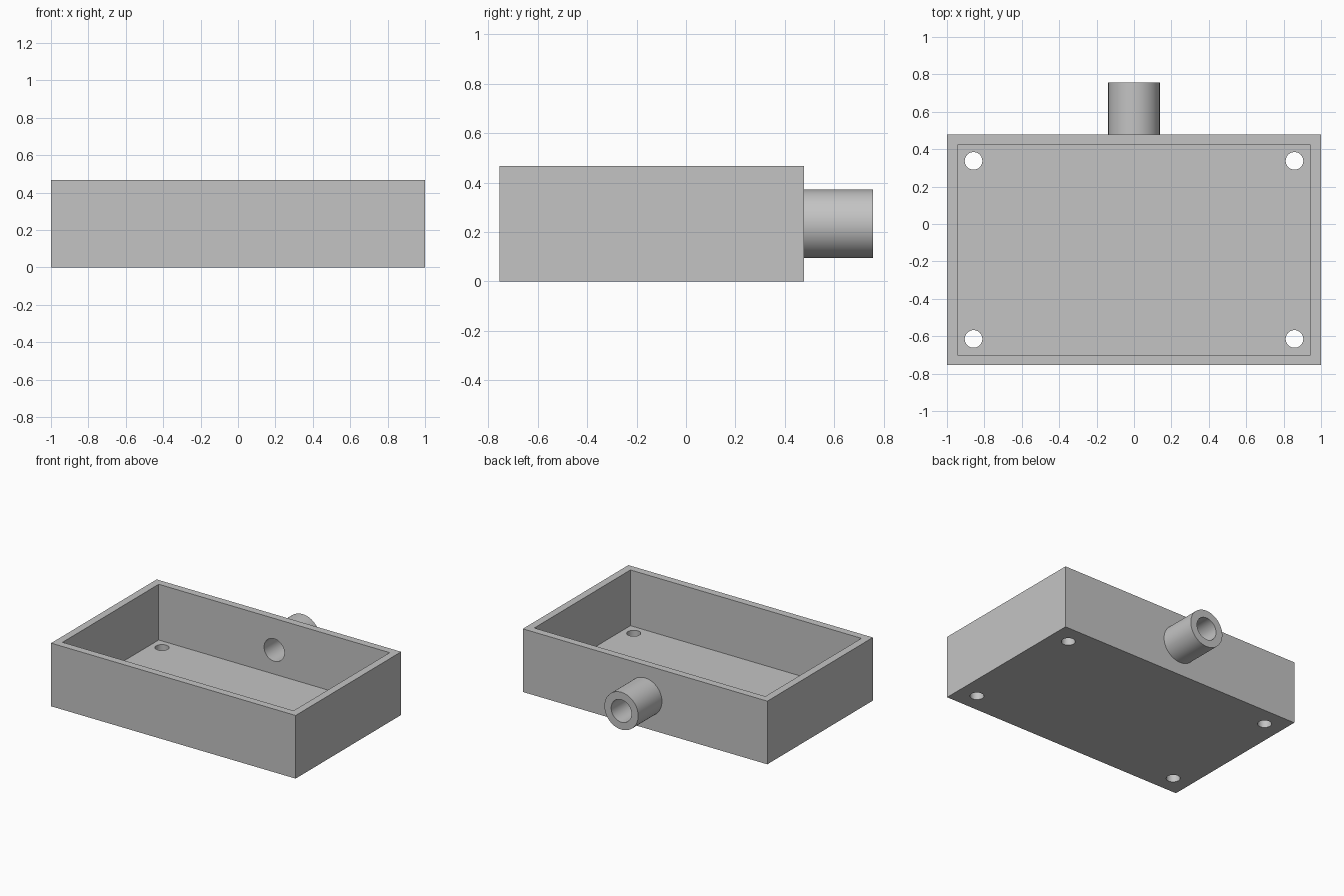
import bpy
import math

default = bpy.data.objects.get("Cube")
if default:
    bpy.data.objects.remove(default, do_unlink=True)

# Overall dimensions
FRONT, BACK, SPOUT_END = -0.755, 0.478, 0.756
HEIGHT, WALL = 0.467, 0.055
MID_Z = HEIGHT / 2
MID_Y = (FRONT + BACK) / 2

grey = bpy.data.materials.new("plain grey")
grey.use_nodes = True
color = (0.55, 0.55, 0.55, 1)
grey.diffuse_color = color
grey.node_tree.nodes["Principled BSDF"].inputs["Base Color"].default_value = color


def block(name, low, high):
    """Box spanning two opposite corners."""
    center = [(a + b) / 2 for a, b in zip(low, high)]
    bpy.ops.mesh.primitive_cube_add(size=1, location=center)
    ob = bpy.context.object
    ob.name = name
    ob.scale = [b - a for a, b in zip(low, high)]
    bpy.ops.object.transform_apply(location=True, rotation=False, scale=True)
    ob.data.materials.append(grey)
    return ob


def rod(name, radius, length, location, along_y=False):
    """Round bar standing up or lying along y."""
    bpy.ops.mesh.primitive_cylinder_add(
        vertices=64, radius=radius, depth=length, location=location,
        rotation=(math.pi / 2 if along_y else 0, 0, 0))
    ob = bpy.context.object
    ob.name = name
    ob.data.materials.append(grey)
    return ob


def combine(target, tool, operation):
    """Apply a boolean and discard the tool."""
    tool.hide_render = True
    mod = target.modifiers.new(operation.title(), "BOOLEAN")
    mod.operation = operation
    mod.solver = "EXACT"
    mod.object = tool
    bpy.context.view_layer.objects.active = target
    bpy.ops.object.modifier_apply(modifier=mod.name)
    bpy.data.objects.remove(tool, do_unlink=True)


# Open tray with an even wall
tray = block("tray_with_spout", (-1, FRONT, 0), (1, BACK, HEIGHT))
cavity = block("cavity_cutter", (-1 + WALL, FRONT + WALL, WALL),
               (1 - WALL, BACK - WALL, HEIGHT + WALL))
combine(tray, cavity, "DIFFERENCE")

# Spout on the back wall, starting inside the wall thickness
start = BACK - WALL / 2
spout = rod("spout", 0.138, SPOUT_END - start,
            (0, (start + SPOUT_END) / 2, MID_Z), along_y=True)
combine(tray, spout, "UNION")

# Bore through the spout and the back wall
bore = rod("bore_cutter", 0.083, 0.6, (0, BACK + 0.1, MID_Z), along_y=True)
combine(tray, bore, "DIFFERENCE")

# Four screw holes in the floor
for sx in (-1, 1):
    for sy in (-1, 1):
        hole = rod("screw_hole_cutter", 0.047, WALL * 4,
                   (sx * 0.858, MID_Y + sy * 0.476, 0))
        combine(tray, hole, "DIFFERENCE")

# Smooth round surfaces, sharp edges
bpy.ops.object.select_all(action="DESELECT")
tray.select_set(True)
bpy.context.view_layer.objects.active = tray
bpy.ops.object.shade_smooth_by_angle(angle=math.radians(30))
